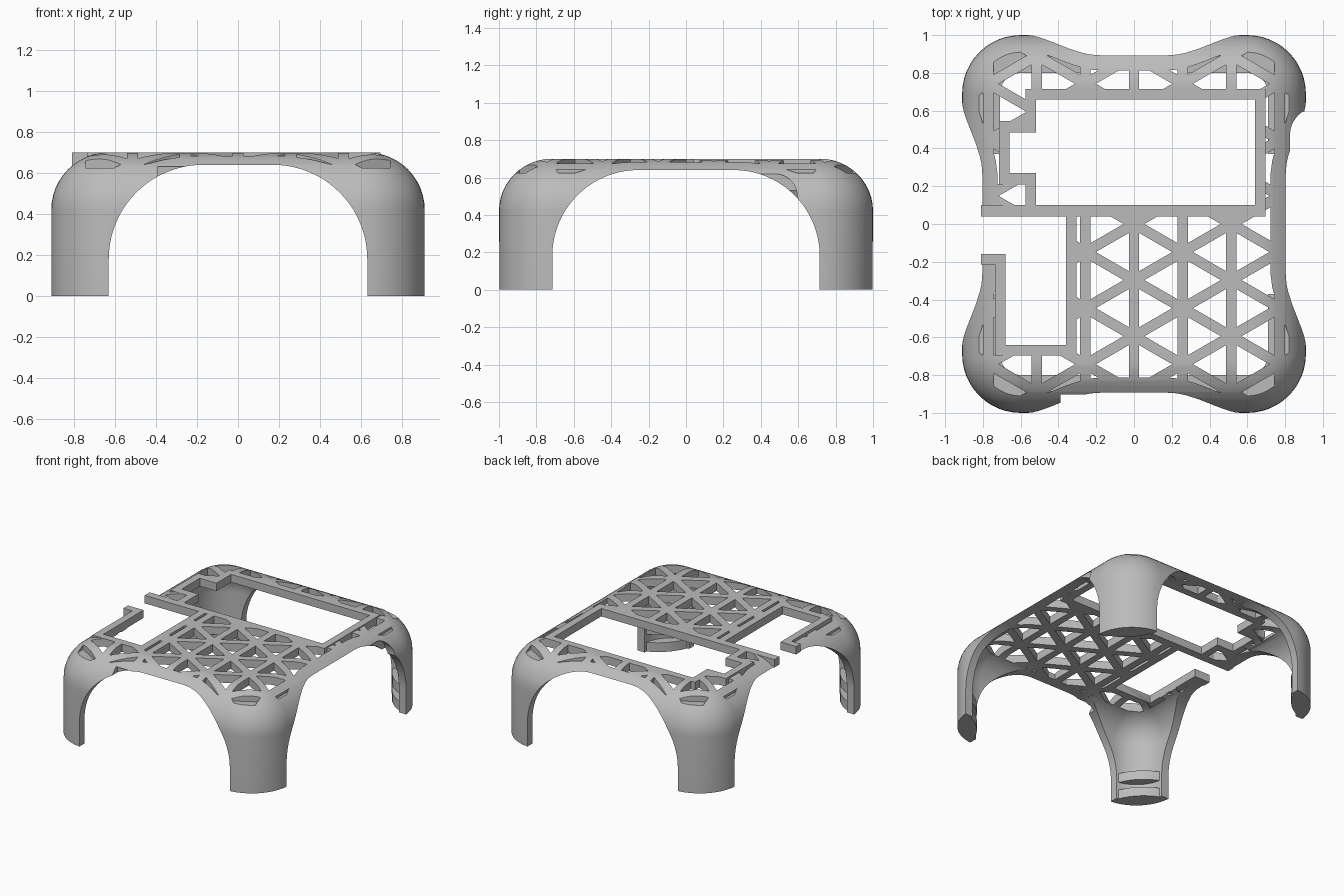
import bpy, bmesh, math
from mathutils import Matrix

if "Cube" in bpy.data.objects:
    bpy.data.objects.remove(bpy.data.objects["Cube"])

grey = bpy.data.materials.new("light_grey")
grey.diffuse_color = (0.5, 0.5, 0.5, 1)
grey.use_nodes = True
grey.node_tree.nodes["Principled BSDF"].inputs["Base Color"].default_value = grey.diffuse_color


def new_object(name, bm):
    bmesh.ops.recalc_face_normals(bm, faces=bm.faces)
    me = bpy.data.meshes.new(name)
    bm.to_mesh(me)
    bm.free()
    ob = bpy.data.objects.new(name, me)
    bpy.context.collection.objects.link(ob)
    return ob


def loft(name, loops):
    """Closed solid through a stack of equal-length loops."""
    bm = bmesh.new()
    rings = [[bm.verts.new(p) for p in loop] for loop in loops]
    n = len(rings[0])
    for a, b in zip(rings, rings[1:]):
        for i in range(n):
            j = (i + 1) % n
            bm.faces.new((a[i], a[j], b[j], b[i]))
    bm.faces.new(rings[0][::-1])
    bm.faces.new(rings[-1])
    return new_object(name, bm)


def box(name, x0, x1, y0, y1, z0, z1, turn=0.0, shift=0.0):
    pts = [(x0, y0), (x1, y0), (x1, y1), (x0, y1)]
    ob = loft(name, [[(x, y, z) for x, y in pts] for z in (z0, z1)])
    ob.data.transform(Matrix.Translation((0, shift, 0)) @ Matrix.Rotation(turn, 4, 'Z'))
    return ob


def boolean(target, tool, mode, keep=False):
    mod = target.modifiers.new("cut", 'BOOLEAN')
    mod.operation, mod.solver, mod.object = mode, 'MANIFOLD', tool
    bpy.context.view_layer.update()
    dg = bpy.context.evaluated_depsgraph_get()
    me = bpy.data.meshes.new_from_object(target.evaluated_get(dg))
    target.modifiers.clear()
    target.data = me
    if not keep:
        bpy.data.objects.remove(tool)


def cut(target, tool):
    boolean(target, tool, 'DIFFERENCE')


def add(target, tool):
    boolean(target, tool, 'UNION')


def rounded_rect(hx, hy, r, z, n=12):
    pts = []
    for q, (sx, sy) in enumerate(((1, 1), (-1, 1), (-1, -1), (1, -1))):
        for i in range(n + 1):
            a = math.pi / 2 * (q + i / n)
            pts.append((sx * (hx - r) + r * math.cos(a), sy * (hy - r) + r * math.sin(a), z))
    return pts


def dome_box(name, t, z0):
    """Box with rounded corners and a rounded top edge, shrunk by t."""
    f = 0.28 - t
    loops = [rounded_rect(0.91 - t, 1.0 - t, 0.31 - t, z0)]
    for i in range(13):
        a = math.pi / 2 * i / 12
        d = f * (1 - math.cos(a))
        loops.append(rounded_rect(0.91 - t - d, 1.0 - t - d, 0.31 - t - d, 0.42 + f * math.sin(a)))
    return loft(name, loops)


R = 0.46           # arch corner radius
TOP = 0.64         # arch crown height


def arch_points(w, n=20):
    pts = [(-w, -0.3)]
    for i in range(n + 1):
        a = math.pi * (1 - i / n / 2)
        pts.append((-w + R + R * math.cos(a), TOP - R + R * math.sin(a)))
    return pts + [(-u, v) for u, v in reversed(pts)]


def arch_height(u, w):
    e = max(0.0, abs(u) - (w - R))
    return TOP - R + math.sqrt(max(0.0, R * R - e * e))


def edge(u, w, half):
    """Half-width of the shell where the arch meets the rounded edge."""
    s = max(0.0, arch_height(u, w) - 0.42) / 0.28
    return half - 0.28 + 0.28 * math.sqrt(1 - s * s)


# hollow rounded shell
shell = dome_box("bracket_shell", 0.0, 0.0)
cut(shell, dome_box("cavity", 0.06, -0.2))

# foot pads and shelves inside each leg
for sx in (1, -1):
    for sy in (1, -1):
        for z0, z1 in ((0.0, 0.07), (0.13, 0.2)):
            ring = [(sx * 0.984 + 0.363 * math.cos(a), sy * 1.07 + 0.363 * math.sin(a))
                    for a in (2 * math.pi * i / 64 for i in range(64))]
            pad = loft("pad", [[(x, y, z) for x, y in ring] for z in (z0, z1)])
            body = dome_box("body", 0.0, 0.0)
            boolean(pad, body, 'INTERSECT')
            add(shell, pad)

# arched tunnels leaving four legs
cut(shell, loft("tunnel_y", [[(u, y, v) for u, v in arch_points(0.63)] for y in (-1.5, 1.5)]))
cut(shell, loft("tunnel_x", [[(x, u, v) for u, v in arch_points(0.715)] for x in (-1.5, 1.5)]))

# triangular lattice openings, kept inside the rim
N = 24
side = [-0.8 + 1.6 * i / N for i in range(N + 1)]
front = [-0.66 + 1.32 * i / N for i in range(N + 1)]
rim = 0.08
outline = [(edge(y, 0.715, 0.91) - rim, y) for y in side]
outline += [(x, edge(x, 0.63, 1.0) - rim) for x in reversed(front)]
outline += [(-x, -y) for x, y in outline]
holes = loft("lattice_holes", [[(x, y, z) for x, y in outline] for z in (0.625, 0.85)])
P, W = 0.297, 0.0275
for k in range(-3, 4):
    x = k * P * math.cos(math.pi / 6)
    cut(holes, box("strut", x - W, x + W, -2, 2, 0.5, 1.0))
for m in range(-5, 6):
    for s in (1, -1):
        cut(holes, box("strut", -2, 2, -W, W, 0.5, 1.0, s * math.pi / 6, m * P))
cut(shell, holes)

# square frames around the two windows
for x0, x1, y0, y1 in ((-0.575, 0.695, 0.04, 0.715), (-0.715, -0.52, 0.21, 0.545),
                       (-0.81, -0.5, 0.04, 0.10), (-0.735, -0.305, -0.695, 0.10),
                       (-0.81, -0.68, -0.215, -0.16)):
    add(shell, box("frame", x0, x1, y0, y1, 0.64, 0.70))

# windows and the gap through the left rim
for x0, x1, y0, y1 in ((-0.52, 0.64, 0.10, 0.66), (-0.66, -0.5, 0.27, 0.485),
                       (-0.68, -0.36, -0.64, 0.04), (-1.2, -0.67, -0.16, 0.04)):
    cut(shell, box("window", x0, x1, y0, y1, 0.45, 0.9))

# rounded clearance notch on the right, small one at the front
notch = [(0.37, 0.3), (0.595, 0.3)]
notch += [(0.475 + 0.12 * math.cos(a), 0.50 + 0.12 * math.sin(a))
          for a in (math.pi / 2 * i / 8 for i in range(9))] + [(0.37, 0.62)]
cut(shell, loft("notch", [[(x, y, z) for y, z in notch] for x in (0.82, 1.2)]))
cut(shell, box("notch", -0.39, -0.18, -1.2, -0.885, 0.5, 0.632))

# finish
shell.data.materials.clear()
shell.data.materials.append(grey)
for p in shell.data.polygons:
    p.material_index = 0
bpy.ops.object.select_all(action='DESELECT')
shell.select_set(True)
bpy.context.view_layer.objects.active = shell
bpy.ops.object.shade_smooth_by_angle(angle=math.radians(30))
